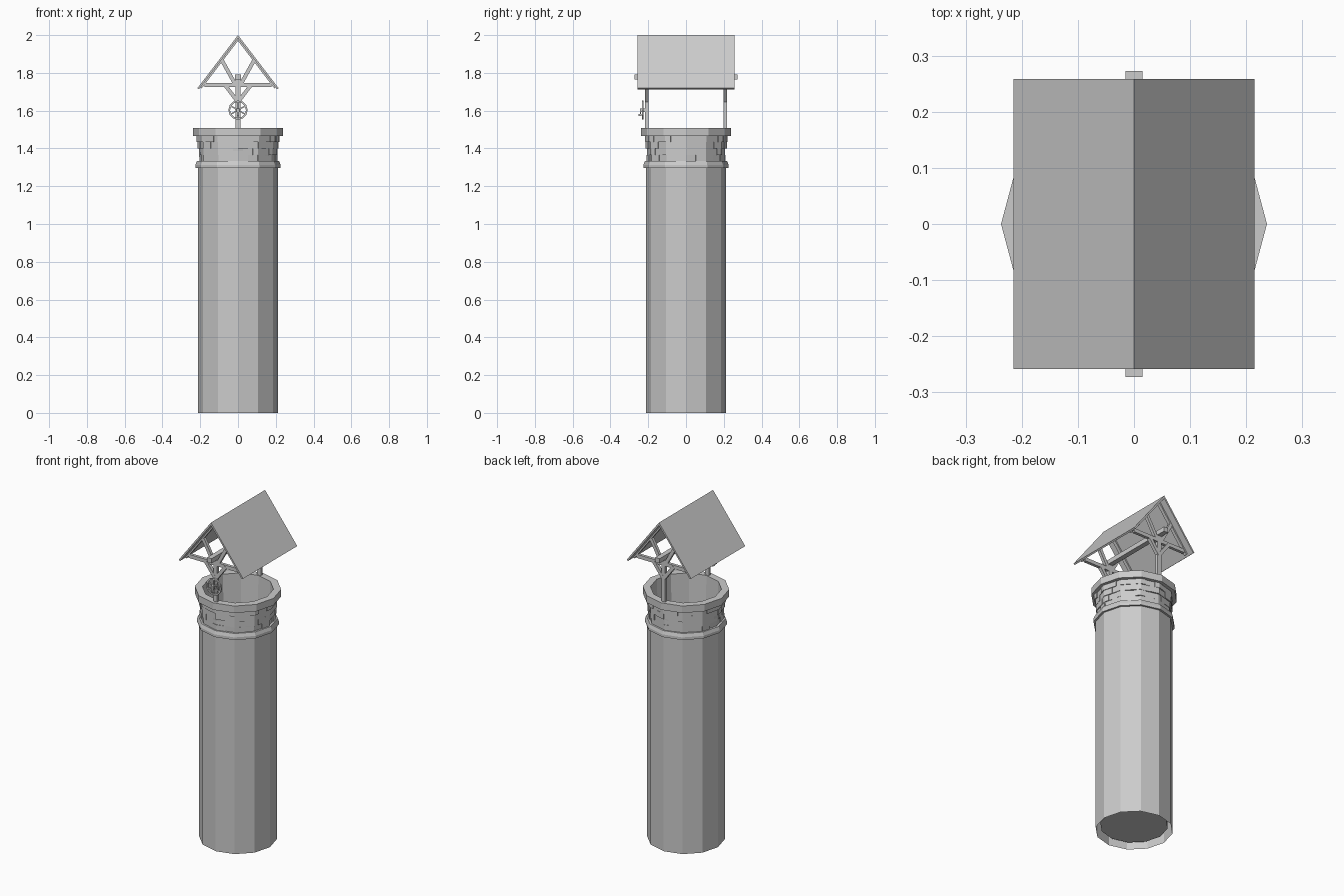
import bpy, bmesh, math, random
from mathutils import Vector, Matrix

if "Cube" in bpy.data.objects:
    bpy.data.objects.remove(bpy.data.objects["Cube"])

random.seed(4)
grey = bpy.data.materials.new("stone_grey")
grey.diffuse_color = (0.6, 0.6, 0.6, 1)
grey.use_nodes = True
grey.node_tree.nodes["Principled BSDF"].inputs["Base Color"].default_value = grey.diffuse_color
SIDES = 12


def finish(name, bm):
    me = bpy.data.meshes.new(name)
    bm.to_mesh(me)
    bm.free()
    me.materials.append(grey)
    ob = bpy.data.objects.new(name, me)
    bpy.context.collection.objects.link(ob)
    return ob


def ring_point(r, z, i, sub):
    # point i on a 12-sided outline whose edges are split into sub pieces
    k, t = divmod(i, sub)
    a, b = (Vector((math.cos(math.tau * j / SIDES), math.sin(math.tau * j / SIDES), 0)) for j in (k, k + 1))
    return a.lerp(b, t / sub) * r + Vector((0, 0, z))


def lathe(name, profile, closed=False, cap_end=False, sub=1, jitter=0.0):
    bm = bmesh.new()
    n = SIDES * sub
    rings = [[bm.verts.new(ring_point(r + random.uniform(-jitter, jitter), z, i, sub)) for i in range(n)]
             for r, z in profile]
    pairs = list(zip(rings, rings[1:]))
    if closed:
        pairs.append((rings[-1], rings[0]))
    for lo, hi in pairs:
        for i in range(n):
            j = (i + 1) % n
            bm.faces.new((lo[i], lo[j], hi[j], hi[i]))
    if cap_end:
        bm.faces.new(list(reversed(rings[-1])) if profile[-1][1] > 1 else rings[-1])
    return finish(name, bm)


def bar(bm, p, q, wide, deep):
    # box from p to q; deep is measured along y where possible
    p, q = Vector(p), Vector(q)
    z = (q - p).normalized()
    y = Vector((0, 1, 0)) if abs(z.y) < 0.9 else Vector((0, 0, 1))
    x = y.cross(z).normalized()
    m = Matrix((x, y, z)).transposed().to_4x4()
    m.translation = (p + q) / 2
    bmesh.ops.create_cube(bm, size=1, matrix=m @ Matrix.Diagonal((wide, deep, (q - p).length, 1)))


# Well shaft, open underneath, with an inner lining and floor
lathe("outer_shaft", [(0.213, 0), (0.213, 1.30)])
lathe("inner_lining", [(0.195, 1.505), (0.187, 1.30), (0.187, 0.03)], cap_end=True)

# Collar ledge, stone courses and the rim slab
lathe("collar", [(0.205, 1.297), (0.225, 1.297), (0.225, 1.313), (0.218, 1.333), (0.19, 1.333)], closed=True)
lathe("stone_core", [(0.204, 1.32), (0.206, 1.38), (0.213, 1.47)])
rim = [(0.195, 1.466), (0.237, 1.466), (0.237, 1.508), (0.195, 1.508)]
lathe("rim", rim, closed=True)

# Irregular stones set in staggered courses around the neck
bm = bmesh.new()
courses = [(1.330, 1.365, 0.207), (1.365, 1.400, 0.209), (1.400, 1.435, 0.213), (1.435, 1.468, 0.217)]
for c, (z0, z1, r) in enumerate(courses):
    for s in range(24):
        rr = r + random.uniform(-0.003, 0.004)
        i = (s * 2 + c % 2)
        idx = [(i + d) % 48 for d in (0, 1, 2)]
        front = [[bm.verts.new(ring_point(rr, z, k, 4)) for k in idx] for z in (z0, z1)]
        back = [[bm.verts.new(ring_point(0.199, z, k, 4)) for k in idx] for z in (z0, z1)]
        for d in (0, 1):
            bm.faces.new((front[0][d], front[0][d + 1], front[1][d + 1], front[1][d]))
            bm.faces.new((front[1][d], front[1][d + 1], back[1][d + 1], back[1][d]))
            bm.faces.new((back[0][d], back[0][d + 1], front[0][d + 1], front[0][d]))
        bm.faces.new((front[0][0], front[1][0], back[1][0], back[0][0]))
        bm.faces.new((front[0][2], back[0][2], back[1][2], front[1][2]))
finish("neck_stones", bm)

# Post and roof truss, front and back
for side, y in (("front", -0.208), ("back", 0.208)):
    bm = bmesh.new()
    bar(bm, (0, y, 1.49), (0, y, 1.775), 0.026, 0.018)
    bar(bm, (-0.178, y, 1.735), (0.178, y, 1.735), 0.022, 0.018)
    for s in (-1, 1):
        bar(bm, (0, y, 1.645), (s * 0.068, y, 1.735), 0.02, 0.02)
        bar(bm, (s * 0.012, y, 1.735), (s * 0.088, y, 1.872), 0.02, 0.018)
        bar(bm, (s * 0.198, y, 1.722), (0, y, 1.981), 0.014, 0.02)
    finish(side + "_post_and_truss", bm)

# Beam through both trusses
bm = bmesh.new()
bar(bm, (0, -0.273, 1.778), (0, 0.273, 1.778), 0.03, 0.028)
finish("cross_beam", bm)

# Gabled roof: one folded sheet with thickness
bm = bmesh.new()
section = [(-0.215, 1.719), (0, 2.0), (0.215, 1.719), (0.207, 1.713), (0, 1.983), (-0.207, 1.713)]
ends = [[bm.verts.new((x, y, z)) for x, z in section] for y in (-0.258, 0.258)]
for i in range(6):
    j = (i + 1) % 6
    bm.faces.new((ends[0][i], ends[0][j], ends[1][j], ends[1][i]))
for e in ends:
    bm.faces.new((e[0], e[1], e[4], e[5]))
    bm.faces.new((e[1], e[2], e[3], e[4]))
bmesh.ops.recalc_face_normals(bm, faces=bm.faces)
finish("roof", bm)

# Crank wheel on the front post: hoop, spokes, hub and handle
WZ = 1.603
bm = bmesh.new()
hoop = []
for k in range(12):
    a = math.tau * k / 12
    hoop.append([bm.verts.new((r * math.cos(a), y, WZ + r * math.sin(a)))
                 for r, y in ((0.042, -0.234), (0.051, -0.234), (0.051, -0.224), (0.042, -0.224))])
for k in range(12):
    a, b = hoop[k], hoop[(k + 1) % 12]
    for i in range(4):
        j = (i + 1) % 4
        bm.faces.new((a[i], a[j], b[j], b[i]))
bmesh.ops.recalc_face_normals(bm, faces=bm.faces)
for k in range(3):
    a = math.pi * k / 3 + math.pi / 6
    d = Vector((math.cos(a), 0, math.sin(a))) * 0.046
    c = Vector((0, -0.229, WZ))
    bar(bm, c - d, c + d, 0.007, 0.007)
finish("crank_wheel", bm)

bm = bmesh.new()
bar(bm, (0, -0.243, WZ), (0, -0.20, WZ), 0.018, 0.018)
bar(bm, (0, -0.241, WZ + 0.008), (0, -0.241, WZ - 0.03), 0.01, 0.007)
bar(bm, (0, -0.252, WZ - 0.026), (0, -0.236, WZ - 0.026), 0.01, 0.01)
finish("crank_hub_and_handle", bm)
